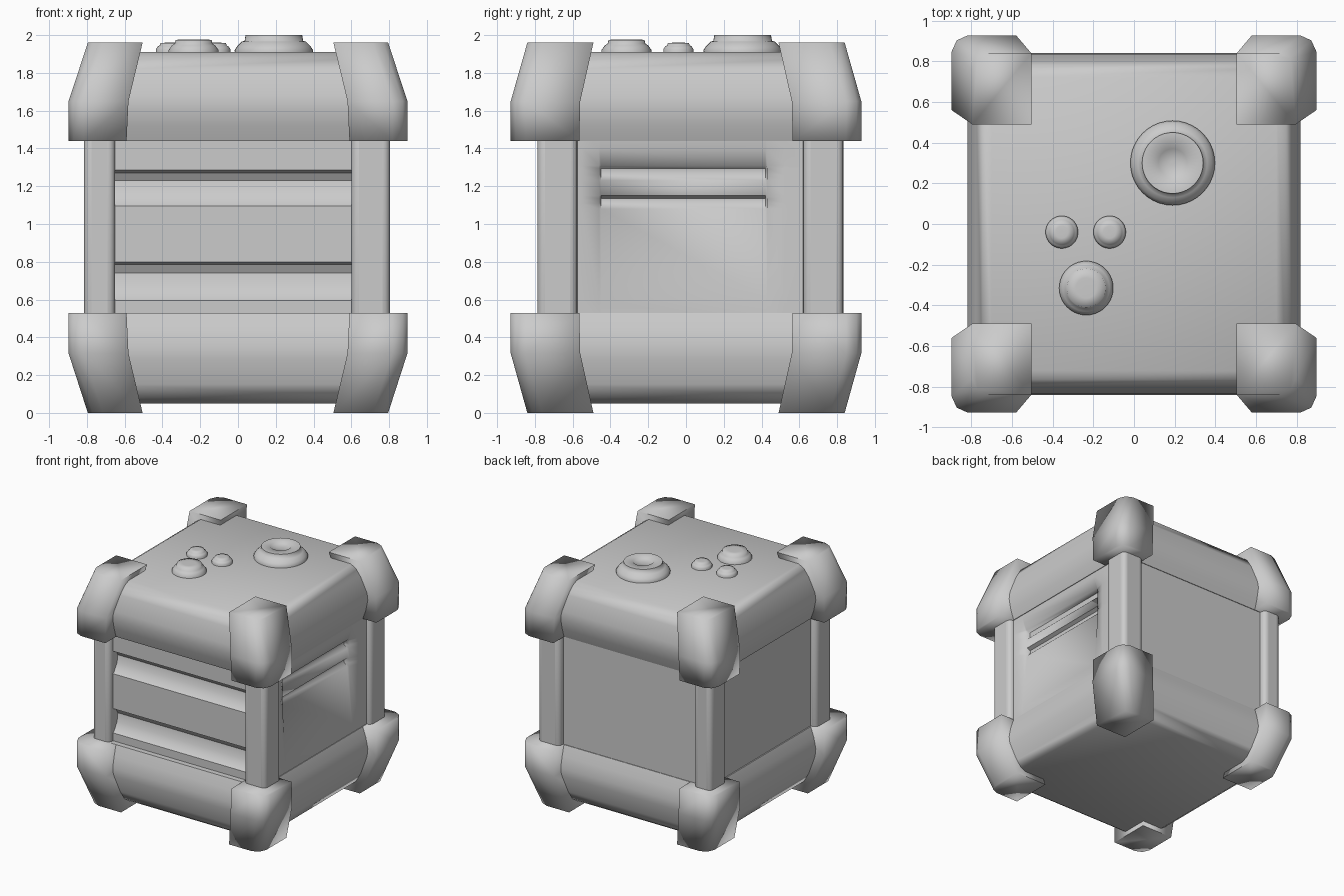
import bpy, bmesh, math

if "Cube" in bpy.data.objects:
    bpy.data.objects.remove(bpy.data.objects["Cube"])


def loft(name, rings, angle=35):
    """Closed solid skinned through rings of equal point count."""
    bm = bmesh.new()
    vs = [[bm.verts.new(p) for p in r] for r in rings]
    n = len(rings[0])
    for a, b in zip(vs, vs[1:]):
        for i in range(n):
            j = (i + 1) % n
            bm.faces.new((a[i], a[j], b[j], b[i]))
    bm.faces.new(vs[0])
    bm.faces.new(vs[-1])
    bmesh.ops.recalc_face_normals(bm, faces=bm.faces)
    me = bpy.data.meshes.new(name)
    bm.to_mesh(me)
    bm.free()
    ob = bpy.data.objects.new(name, me)
    bpy.context.collection.objects.link(ob)
    bpy.ops.object.select_all(action='DESELECT')
    bpy.context.view_layer.objects.active = ob
    ob.select_set(True)
    bpy.ops.object.shade_smooth_by_angle(angle=math.radians(angle))
    return ob


def box(name, x0, x1, y0, y1, z0, z1):
    return loft(name, [[(x0, y0, z), (x1, y0, z), (x1, y1, z), (x0, y1, z)] for z in (z0, z1)])


def corner_ring(sx, sy, z, x0, y0, x1, y1):
    pts = [(x0, y0), (x1, y0), (x1, y1 - .08), (x1 - .025, y1 - .025), (x1 - .08, y1), (x0, y1)]
    return [(sx * x, sy * y, z) for x, y in pts]


for half, top in (("upper", True), ("lower", False)):
    def zf(z):      # the lower half is the upper one turned over
        return z if top else (1.96 - z) * 1.017

    # Padded slab with a bulging rim
    rim = [(.77, .785, 1.44), (.80, .815, 1.52), (.82, .84, 1.61), (.815, .835, 1.68),
           (.78, .80, 1.81), (.745, .765, 1.88), (.70, .72, 1.91)]
    loft(half + "_slab", [[(sx * x, sy * y, zf(z)) for sx, sy in
                           ((-1, -1), (1, -1), (1, 1), (-1, 1))] for x, y, z in rim], 60)

    # Corner guards, shaded soft so they melt into the slab
    for sx in (-1, 1):
        for sy in (-1, 1):
            loft(half + "_corner_guard", [
                corner_ring(sx, sy, zf(1.44), .59, .565, .897, .928),
                corner_ring(sx, sy, zf(1.65), .58, .56, .897, .928),
                corner_ring(sx, sy, zf(1.96), .505, .49, .795, .84)], 100)

# Core of the body
box("body_core", -.76, .66, -.64, .78, .45, 1.5)

# Rounded corner posts
for x0, x1 in ((-.815, -.65), (.60, .805)):
    for y0, y1 in ((-.787, -.575), (.62, .833)):
        post = box("corner_post", x0, x1, y0, y1, .45, 1.52)
        bev = post.modifiers.new("round", 'BEVEL')
        bev.width = .04
        bev.segments = 4

# Front panel with two scooped grooves
front = [(-.74, 1.5), (-.74, 1.285), (-.70, 1.27), (-.675, 1.23), (-.685, 1.17), (-.725, 1.105),
         (-.74, 1.095), (-.74, .80), (-.70, .785), (-.675, .74), (-.685, .67), (-.725, .605),
         (-.74, .595), (-.74, .45), (-.6, .45), (-.6, 1.5)]
loft("front_panel", [[(x, y, z) for y, z in front] for x in (-.66, .61)], 35)

# Right panel: sunken area with two vents, fading out to a flat border
side = [(.765, 1.5), (.765, 1.40), (.735, 1.31), (.70, 1.295), (.695, 1.26), (.725, 1.23),
        (.725, 1.15), (.695, 1.135), (.695, 1.11), (.725, 1.08), (.765, .60), (.765, .45),
        (.6, .45), (.6, 1.5)]
flat = [(.765 if x > .65 else x, z) for x, z in side]
rim_in = [(x if x < .65 or z > 1.35 or z < .7 else .737, z) for x, z in side]
loft("right_panel", [[(x, y, z) for x, z in prof] for y, prof in
                     ((-.6, flat), (-.55, flat), (-.46, rim_in), (-.45, side),
                      (.42, side), (.43, rim_in), (.52, flat), (.64, flat))], 55)


# Top buttons
def button(name, cx, cy, prof, n=40):
    loft(name, [[(cx + r * math.cos(2 * math.pi * i / n), cy + r * math.sin(2 * math.pi * i / n), z)
                 for i in range(n)] for r, z in prof], 80)


button("large_button", .19, .30, [(.205, 1.89), (.208, 1.92), (.195, 1.94), (.17, 1.965),
                                  (.155, 1.97), (.15, 2.0), (.08, 2.0), (.07, 1.988), (.01, 1.985)])
button("medium_button", -.235, -.315, [(.133, 1.89), (.133, 1.92), (.115, 1.945), (.10, 1.955),
                                       (.095, 1.975), (.05, 1.977), (.01, 1.977)])
for cx in (-.355, -.12):
    button("small_button", cx, -.04, [(.08, 1.89), (.08, 1.925), (.07, 1.94), (.06, 1.945),
                                      (.056, 1.957), (.03, 1.96), (.01, 1.96)])
